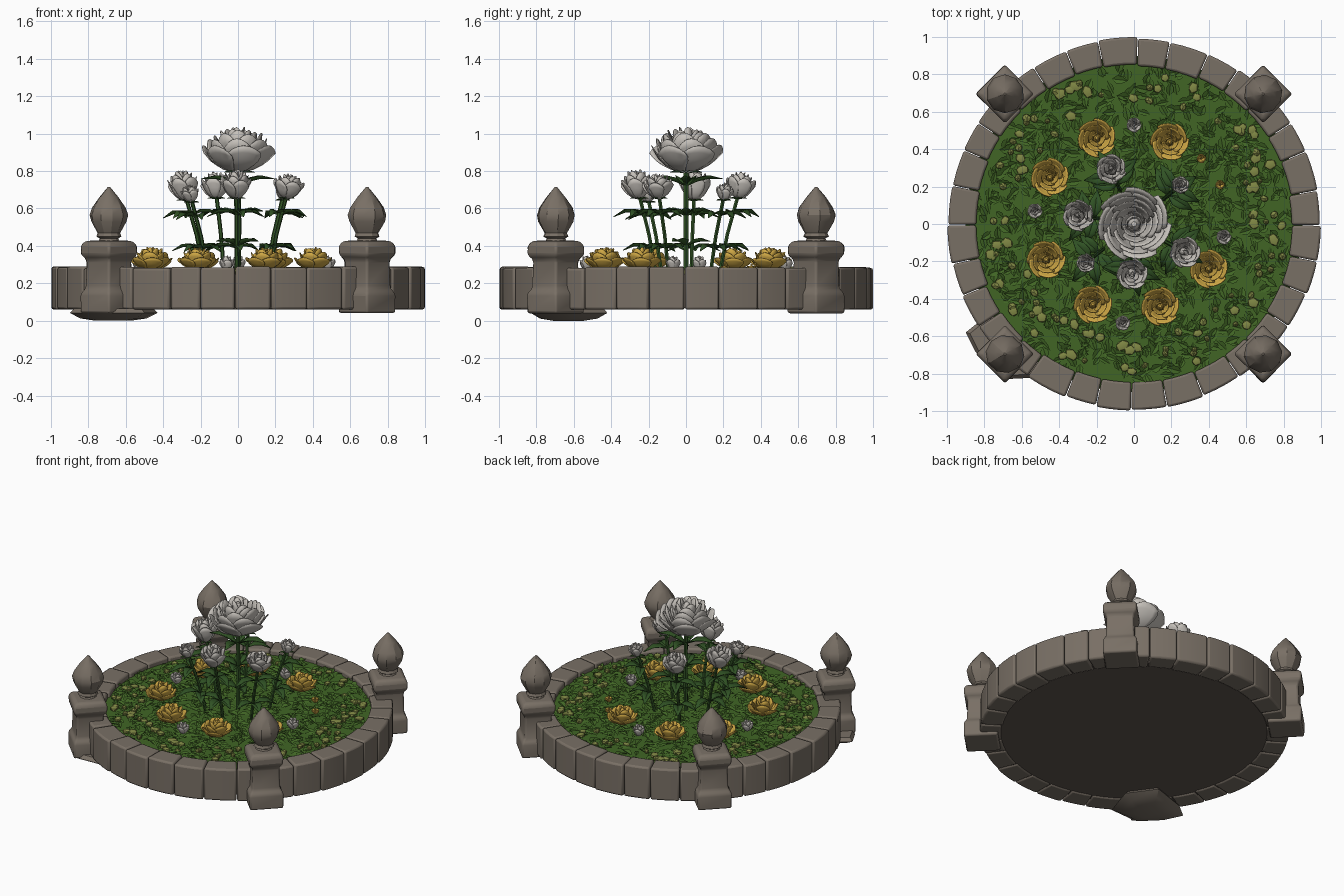
import bpy, bmesh, math, random
from mathutils import Vector, Matrix

if "Cube" in bpy.data.objects:
    bpy.data.objects.remove(bpy.data.objects["Cube"])

random.seed(7)
R = random.uniform
TAU = math.tau


def material(name, rgb):
    m = bpy.data.materials.new(name)
    m.diffuse_color = (*rgb, 1)
    m.use_nodes = True
    m.node_tree.nodes["Principled BSDF"].inputs["Base Color"].default_value = m.diffuse_color
    return m


STONE = material("grey_brown_stone", (0.19, 0.16, 0.13))
SOIL = material("dark_base", (0.11, 0.09, 0.075))
GRASS = material("grass_green", (0.052, 0.13, 0.018))
LEAF = material("deep_leaf_green", (0.03, 0.085, 0.018))
OLIVE = material("olive_green", (0.22, 0.25, 0.06))
WHITE = material("warm_white", (0.56, 0.53, 0.49))
GOLD = material("golden_yellow", (0.62, 0.39, 0.06))


def finish(name, bm, mats, bevel=0, solid=0, angle=35, recalc=True):
    if recalc:
        bmesh.ops.recalc_face_normals(bm, faces=bm.faces)
    me = bpy.data.meshes.new(name)
    bm.to_mesh(me)
    bm.free()
    for m in mats:
        me.materials.append(m)
    ob = bpy.data.objects.new(name, me)
    bpy.context.collection.objects.link(ob)
    bpy.ops.object.select_all(action='DESELECT')
    ob.select_set(True)
    bpy.context.view_layer.objects.active = ob
    bpy.ops.object.shade_smooth_by_angle(angle=math.radians(angle))
    if bevel:
        b = ob.modifiers.new("bevel", 'BEVEL')
        b.width, b.segments, b.limit_method = bevel, 2, 'ANGLE'
    if solid:
        s = ob.modifiers.new("thickness", 'SOLIDIFY')
        s.thickness = solid
    return ob


def loft(bm, rings):
    """Skin a list of equal-length point rings and cap both ends."""
    rows = [[bm.verts.new(p) for p in ring] for ring in rings]
    n = len(rows[0])
    for a, b in zip(rows, rows[1:]):
        for i in range(n):
            bm.faces.new((a[i], a[(i + 1) % n], b[(i + 1) % n], b[i]))
    bm.faces.new(rows[0][::-1])
    bm.faces.new(rows[-1])


def lathe(bm, profile, n, M=Matrix(), rot=0, wob=0):
    loft(bm, [[M @ Vector((r * (1 + R(-wob, wob)) * math.cos(rot + TAU * i / n),
                           r * (1 + R(-wob, wob)) * math.sin(rot + TAU * i / n), z))
               for i in range(n)] for r, z in profile])


def leaf(bm, p, yaw, pitch, L, W, droop=0.0):
    """Pointed leaf folded along its middle vein."""
    p = Vector(p)
    d = Vector((math.cos(yaw), math.sin(yaw), 0))
    s = Vector((-d.y, d.x, 0))
    rows = []
    for t, w in ((0, 0.1), (0.3, 0.9), (0.6, 0.85), (1, 0.04)):
        c = p + d * L * t + Vector((0, 0, L * (math.tan(pitch) * t - droop * t * t)))
        up = Vector((0, 0, W * w * 0.25))
        rows.append([bm.verts.new(q) for q in (c - s * W * w / 2 + up, c, c + s * W * w / 2 + up)])
    for a, b in zip(rows, rows[1:]):
        for i in (0, 1):
            bm.faces.new((a[i], b[i], b[i + 1], a[i + 1]))


def rose(bm, M, rad, H, layers, open_=0.4):
    """Whorls of cupped, overlapping petals round a small core."""
    lathe(bm, [(rad * .1, 0), (rad * .3, H * .3), (rad * .22, H * .7), (rad * .08, H * .88)], 7, M)
    for k in range(layers):
        t = k / (layers - 1)
        n = 3 + min(k, 4)
        rt, ht = rad * (0.2 + 0.8 * t), H * (1 - open_ * t * t)
        off = k * 0.9 + R(0, 0.5)
        for j in range(n):
            span = math.pi / n * 1.3
            hj = ht * R(0.93, 1.0)
            a0 = off + TAU * j / n
            grid = []
            for iv in range(6):
                v = iv / 5
                row = []
                for iu in range(7):
                    u = iu / 3 - 1
                    a = a0 + u * span * (0.6 + 0.4 * math.sin(math.pi * 0.8 * v))
                    r = rad * 0.08 + (rt - rad * 0.08) * math.sin(v * math.pi / 2) ** 0.8
                    r *= (1 + 0.07 * u) * (1 + 0.08 * v ** 8)
                    z = hj * v ** 1.3 * (1 - 0.28 * u * u * v)
                    row.append(bm.verts.new(M @ Vector((r * math.cos(a), r * math.sin(a), z))))
                grid.append(row)
            for a, b in zip(grid, grid[1:]):
                for i in range(6):
                    bm.faces.new((a[i], a[i + 1], b[i + 1], b[i]))


def stem(bm, pts, rad):
    pts = [Vector(p) for p in pts]
    loft(bm, [[p + Vector((rad * math.cos(TAU * i / 6), rad * math.sin(TAU * i / 6), 0))
               for i in range(6)] for p in pts])


# Ring of stone blocks
bm = bmesh.new()
N = 32
cuts = [TAU * k / N + R(-0.022, 0.022) for k in range(N)]
cuts.append(cuts[0] + TAU)
for k in range(N):
    a0, a1 = cuts[k] + 0.002, cuts[k + 1] - 0.002
    ro, ri, zt = 1 - R(0, 0.012), 0.85 + R(-0.008, 0.008), 0.29 - R(0, 0.01)
    loft(bm, [[(r * math.cos(a), r * math.sin(a), z) for r, z in
               ((ri, 0.06), (ro, 0.06), (ro, zt), (ri, zt))]
              for a in (a0, (2 * a0 + a1) / 3, (a0 + 2 * a1) / 3, a1)])
finish("stone_ring", bm, [STONE], bevel=0.012)

# Solid bed: dark underside, green top
bm = bmesh.new()
lathe(bm, [(0.9, 0.068), (0.9, 0.25)], 64)
bmesh.ops.recalc_face_normals(bm, faces=bm.faces)
for f in bm.faces:
    f.material_index = 1 if f.normal.z > 0.5 else 0
finish("planting_bed", bm, [SOIL, GRASS])

# Four corner pillars and their finials
pil, fin = bmesh.new(), bmesh.new()
for sx in (-1, 1):
    for sy in (-1, 1):
        M = Matrix.Translation((sx * 0.69, sy * 0.695, 0))
        lathe(pil, [(.155, .04), (.157, .145), (.13, .175), (.124, .31), (.13, .33),
                    (.155, .35), (.155, .405), (.13, .425), (.07, .43)], 4, M, 0, 0.015)
        lathe(fin, [(.06, .42), (.05, .44), (.068, .45), (.06, .468), (.095, .53), (.103, .565),
                    (.09, .605), (.052, .66), (.006, .715)], 10, M, R(0, 1), 0.02)
finish("corner_pillars", pil, [STONE], bevel=0.012)
finish("pillar_finials", fin, [STONE], angle=30)

# Loose slab below the front left pillar
bm = bmesh.new()
C = Vector((-0.67, -0.63, 0))
outline = ((-.9, -.58), (-.8, -.5), (-.56, -.42), (-.43, -.6), (-.5, -.82), (-.7, -.83), (-.85, -.68))
loft(bm, [[C + (Vector((x, y, 0)) - C) * s + Vector((0, 0, z)) for x, y in reversed(outline)]
          for s, z in ((.4, 0), (.75, .012), (1, .042), (.9, .065))])
finish("loose_slab", bm, [STONE])

# Leafy ground cover
bm = bmesh.new()
for i in range(1300):
    r, a = 0.83 * math.sqrt(R(0.01, 1)), R(0, TAU)
    leaf(bm, (r * math.cos(a), r * math.sin(a), 0.252), R(0, TAU), R(0.05, 0.4),
         R(0.05, 0.085), R(0.03, 0.05), 0.15)
finish("ground_leaves", bm, [GRASS], recalc=False)

# Olive clumps around the rim
bm = bmesh.new()
for i in range(115):
    r, a = R(0.62, 0.82), R(0, TAU)
    s = R(0.014, 0.032)
    M = Matrix.Translation((r * math.cos(a), r * math.sin(a), R(0.258, 0.27))) @ Matrix.Rotation(R(0, TAU), 4, 'Z')
    M = M @ Matrix.Diagonal((s * R(0.9, 1.4), s, 0.018, 1))
    bmesh.ops.create_icosphere(bm, subdivisions=1, radius=1, matrix=M)
finish("olive_clumps", bm, [OLIVE])

# Tall white roses with stems and leaves
white, green, leaves = bmesh.new(), bmesh.new(), bmesh.new()
rose(white, Matrix.Translation((0, 0, 0.79)), 0.175, 0.25, 6)
stem(green, [(0, 0, 0.25), (0.004, 0, 0.5), (0, 0, 0.81)], 0.014)
for k in range(5):
    leaf(leaves, (0, 0, 0.79), TAU * k / 5, 0.15, 0.09, 0.045, 0.1)
for z, n, L in ((0.4, 3, 0.13), (0.56, 4, 0.14), (0.72, 4, 0.2)):
    for k in range(n):
        leaf(leaves, (0, 0, z), TAU * k / n + z * 9, 0.5, L, 0.08, 0.35)

tall = [(-.29, .045, .64, .075, .17), (-.12, .29, .65, .072, .15), (-.01, -.26, .65, .075, .16),
        (.27, -.15, .65, .075, .14), (.25, .21, .64, .042, .1), (-.26, -.21, .63, .045, .1)]
for x, y, z, r, h in tall:
    yaw = math.atan2(y, x)
    lean = Vector((x, y, 0)).normalized() * 0.18 + Vector((0, 0, 1))
    T = Matrix.Translation((x * .96, y * .96, z)) @ lean.to_track_quat('Z', 'Y').to_matrix().to_4x4()
    rose(white, T, r, h, 4, 0.25)
    base, top = Vector((x * .62, y * .62, .25)), Vector((x * .96, y * .96, z + .02))
    mid = base.lerp(top, 0.5) - Vector((x, y, 0)) * 0.03
    stem(green, [base, mid, top], 0.011)
    for k in range(4):
        leaf(leaves, top - Vector((0, 0, .02)), yaw + TAU * k / 4, 0.3, 0.05, 0.025, 0.2)
    for f, L in ((0.33, 0.15), (0.76, 0.15)):
        p = base.lerp(top, f)
        for d in (-1.3, 0, 1.3):
            leaf(leaves, p, yaw + d + R(-.3, .3), 0.4, L * R(.85, 1.1), 0.07, 0.5)

# Low white buds in the bed
for x, y in ((0, .53), (.48, -.07), (-.06, -.53), (-.53, .07)):
    rose(white, Matrix.Translation((x, y, .265)), .036, .085, 3, 0.25)
finish("white_roses", white, [WHITE], solid=0.005, angle=50, recalc=False)
finish("rose_stems", green, [LEAF])
finish("rose_leaves", leaves, [LEAF], solid=0.003, recalc=False)

# Low golden roses, plus two tiny buds
bm = bmesh.new()
for x, y in ((-.2, .46), (.19, .44), (-.45, .25), (-.47, -.19), (.4, -.24), (-.22, -.43), (.14, -.44)):
    rose(bm, Matrix.Translation((x, y, .27)), .092, .125, 4, 0.45)
for x, y in ((.36, .35), (.46, .21)):
    rose(bm, Matrix.Translation((x, y, .262)), .022, .045, 2, 0.3)
finish("golden_roses", bm, [GOLD], solid=0.005, angle=50, recalc=False)
